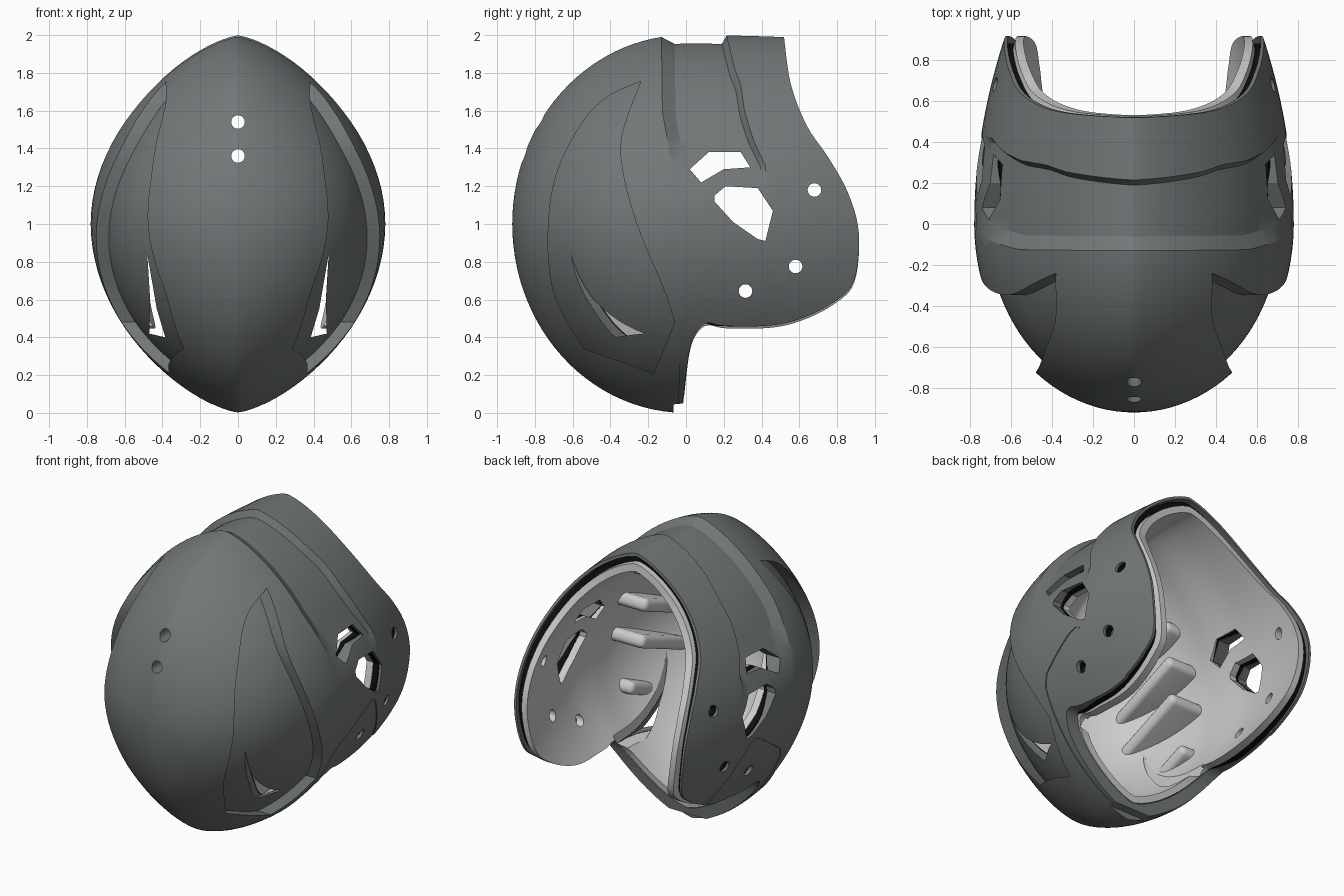
import bpy, bmesh, math
from mathutils import Vector

if "Cube" in bpy.data.objects:
    bpy.data.objects.remove(bpy.data.objects["Cube"])


def lerp_table(tab, v):
    for (a, fa), (b, fb) in zip(tab, tab[1:]):
        if v <= b:
            return fa + (fb - fa) * max(0, (v - a) / (b - a))
    return tab[-1][1]


def step(a, b, v):
    t = min(1, max(0, (v - a) / (b - a)))
    return t * t * (3 - 2 * t)


def spow(v, p):
    return math.copysign(abs(v) ** p, v)


# Feature lines on the shell: y position by section height
FRONT_EDGE = [(0, -.01), (1.12, -.01), (1.35, -.08), (1.6, -.125), (2, -.13)]
BRIM_EDGE = [(0, .42), (1.3, .4), (1.45, .33), (1.6, .285), (1.74, .265), (1.83, .23), (2, .19)]


def to_object(name, bm):
    bmesh.ops.recalc_face_normals(bm, faces=bm.faces)
    bmesh.ops.triangulate(bm, faces=bm.faces)
    me = bpy.data.meshes.new(name)
    bm.to_mesh(me)
    bm.free()
    ob = bpy.data.objects.new(name, me)
    bpy.context.collection.objects.link(ob)
    return ob


def dome(name, front, rear, y_end=1.0, valley=.045, n=96):
    """Solid keeled dome, inset by front..rear distance along y."""
    bm = bmesh.new()
    columns = []
    for i in range(n):
        t = 2 * math.pi * i / n
        X, Z = .78 * spow(math.sin(t), 2 / 1.42), spow(math.cos(t), 2 / 1.95)
        a, c = lerp_table(FRONT_EDGE, 1 + Z), lerp_table(BRIM_EDGE, 1 + Z)
        b, d = a + .07, c + .025
        phi = math.acos(-a / .92)
        ys = [(-.92 * math.cos(phi * k / 26), 0) for k in range(1, 27)]
        ys += [(b + (c - b) * k / 7, valley) for k in range(8)]
        ys += [(d + (y_end - d) * k / 10, 0) for k in range(11)]
        col = []
        for y, drop in ys:
            off = front + (rear - front) * step(0, .35, y)
            inset = off + drop * step(1.12, 1.5, 1 + Z)
            if y < 0:
                fx = fz = math.sqrt(1 - (y / .92) ** 2)
            else:
                fx, fz = 1 - .23 * y * y, 1 - .04 * y * y
            col.append(bm.verts.new((X * fx * (1 - inset / .78), y * (1 - off / .92) if y < 0 else y,
                                     1 + Z * fz * (1 - inset))))
        columns.append(col)
    pole = bm.verts.new((0, -.92 + front, 1))
    for i in range(n):
        p, q = columns[i], columns[(i + 1) % n]
        bm.faces.new((pole, p[0], q[0]))
        for k in range(len(p) - 1):
            bm.faces.new((p[k], p[k + 1], q[k + 1], q[k]))
    bm.faces.new([c[-1] for c in columns])
    return to_object(name, bm)


def smooth(pts, n=6):
    """Closed spline; a point given twice makes a corner."""
    out, P = [], [Vector(p) for p in pts]
    for i in range(len(P)):
        a, b, c, d = (P[(i + k) % len(P)] for k in (-1, 0, 1, 2))
        if (b - c).length < 1e-6:
            continue
        for k in range(n):
            t = k / n
            v = .5 * (2 * b + (c - a) * t + (2 * a - 5 * b + 4 * c - d) * t * t + (3 * b - a - 3 * c + d) * t ** 3)
            if not out or (v - out[-1]).length > .002:
                out.append(v)
    if (out[0] - out[-1]).length < .002:
        out.pop()
    return out


def circle(u, v, r=.036):
    return [(u + r * math.cos(.07 + k * math.pi / 12), v + r * math.sin(.07 + k * math.pi / 12)) for k in range(24)]


def prism(pts, axis='x', lo=-2, hi=2):
    bm = bmesh.new()
    place = (lambda u, v, w: (w, u, v)) if axis == 'x' else (lambda u, v, w: (u, w, v))
    a = [bm.verts.new(place(u, v, lo)) for u, v in pts]
    b = [bm.verts.new(place(u, v, hi)) for u, v in pts]
    bm.faces.new(a)
    bm.faces.new(b[::-1])
    for i in range(len(a)):
        j = (i + 1) % len(a)
        bm.faces.new((a[i], b[i], b[j], a[j]))
    return to_object('cutter', bm)


def boolean(ob, tool, op='DIFFERENCE'):
    before = len(ob.data.vertices)
    for solver in ('MANIFOLD', 'EXACT'):
        m = ob.modifiers.new('bool', 'BOOLEAN')
        m.operation, m.solver, m.object = op, solver, tool
        bpy.context.view_layer.objects.active = ob
        bpy.ops.object.modifier_apply(modifier=m.name)
        if len(ob.data.vertices) != before:
            break
    bpy.data.objects.remove(tool)


def finish(ob, color=None):
    bpy.ops.object.select_all(action='DESELECT')
    ob.select_set(True)
    bpy.context.view_layer.objects.active = ob
    bpy.ops.object.shade_smooth_by_angle(angle=math.radians(25))
    if color:
        mat = bpy.data.materials.new(ob.name + '_colour')
        mat.diffuse_color = (*color, 1)
        mat.use_nodes = True
        mat.node_tree.nodes["Principled BSDF"].inputs["Base Color"].default_value = mat.diffuse_color
        ob.data.materials.clear()
        ob.data.materials.append(mat)


# Side outlines, as (y, z)
REAR_EDGE = [(.52, 1.98), (.555, 1.74), (.64, 1.52), (.755, 1.35), (.86, 1.16), (.915, .95), (.89, .7),
             (.78, .585), (.61, .5), (.44, .462), (.21, .46), (.11, .475), (.05, .42), (.015, .31), (-.015, .05)]
SCOOP = [(-.24, 1.755), (-.24, 1.755), (-.42, 1.67), (-.56, 1.52), (-.69, 1.25), (-.73, .95), (-.71, .68), (-.64, .5),
         (-.54, .34), (-.54, .34), (-.17, .21), (-.17, .21), (-.06, .48), (-.06, .48), (-.12, .66), (-.25, .97),
         (-.33, 1.25), (-.34, 1.47)]
CHEEK = [(-.045, -.1), (-.03, .3), (0, .63), (.04, .7), (.28, .86), (.34, .885), (.39, .86), (.635, .45), (.64, -.1)]
UPPER_SLOT = [(.02, 1.29), (.12, 1.38), (.29, 1.38), (.34, 1.3), (.2, 1.29), (.08, 1.22)]
EAR_HOLE = [(.15, 1.15), (.21, 1.2), (.38, 1.19), (.46, 1.07), (.42, .91), (.38, .92), (.25, 1.01), (.15, 1.12)]
VENT = [(.48, .84), (.465, .6), (.47, .42), (.385, .4), (.43, .55)]


def trim(ob, dy=0, dz=0):
    s = smooth([REAR_EDGE[0]] + REAR_EDGE + [REAR_EDGE[-1]] * 2, 5)
    last = max(i for i, p in enumerate(s) if (p - Vector(REAR_EDGE[-1])).length < .003)
    edge = [(p.x + dy, p.y + dz) for p in s[:last + 1]]
    outline = edge + [(-.065 + dy, .045), (-.07 + dy, -.3), (-1.3, -.3), (-1.3, 2.3), (.5 + dy, 2.3)]
    boolean(ob, prism(outline), 'INTERSECT')


def pierce(ob, full=True):
    for pts in [UPPER_SLOT, EAR_HOLE, circle(.68, 1.18), circle(.58, .775)][:4 if full else 0] + [circle(.315, .645)]:
        boolean(ob, prism(pts))
    for pts in [VENT, [(-u, v) for u, v in VENT], circle(0, 1.36), circle(0, 1.54)][:4 if full else 0]:
        boolean(ob, prism(pts, 'y', -2, .1))


def layer(name, outer, inner, valley=.045):
    ob = dome(name, *outer)
    boolean(ob, dome('cutter', *inner, y_end=1.1, valley=valley))
    return ob


GREY = (.17, .185, .185)

# Outer shell with recessed side scoops
shell = dome('outer_shell', 0, 0)
recess = prism(smooth(SCOOP))
boolean(recess, dome('cutter', .065, .065))
boolean(shell, recess)
boolean(shell, dome('cutter', .09, .02, y_end=1.1))
trim(shell)
boolean(shell, prism(CHEEK))
pierce(shell)
finish(shell, GREY)

# Cheek panels, slightly sunk
cheek = layer('cheek_panels', (.006, .006), (.09, .025))
trim(cheek)
boolean(cheek, prism(CHEEK), 'INTERSECT')
pierce(cheek, full=False)
finish(cheek, GREY)

# Dark spacer in the gap at the rear edge
spacer = layer('dark_spacer', (.091, .026), (.0935, .066))
trim(spacer, dy=-.035)
pierce(spacer)
finish(spacer, (.004, .004, .004))

# Pale inner liner, smooth on the inside
liner = layer('inner_liner', (.094, .068), (.14, .118), valley=0)
trim(liner, dz=-.012)
pierce(liner)
finish(liner)

# Inner fins behind the scoops, kept clear of the vents
for side in (-1, 1):
    for k, (x, z) in enumerate(((.48, .6), (.4, .93), (.38, 1.18), (.36, 1.42))):
        bpy.ops.mesh.primitive_cube_add(size=1, location=(side * (x + .3), -.4, z))
        fin = bpy.context.object
        fin.name = f"inner_fin_{'left' if side < 0 else 'right'}_{k + 1}"
        fin.scale = (.6, .6, .085)
        fin.rotation_euler = (math.radians(22), 0, 0)
        bpy.ops.object.transform_apply(location=False, rotation=False, scale=True)
        bev = fin.modifiers.new('bevel', 'BEVEL')
        bev.width, bev.segments = .035, 4
        bpy.ops.object.modifier_apply(modifier='bevel')
        boolean(fin, dome('cutter', .11, .11), 'INTERSECT')
        finish(fin)
